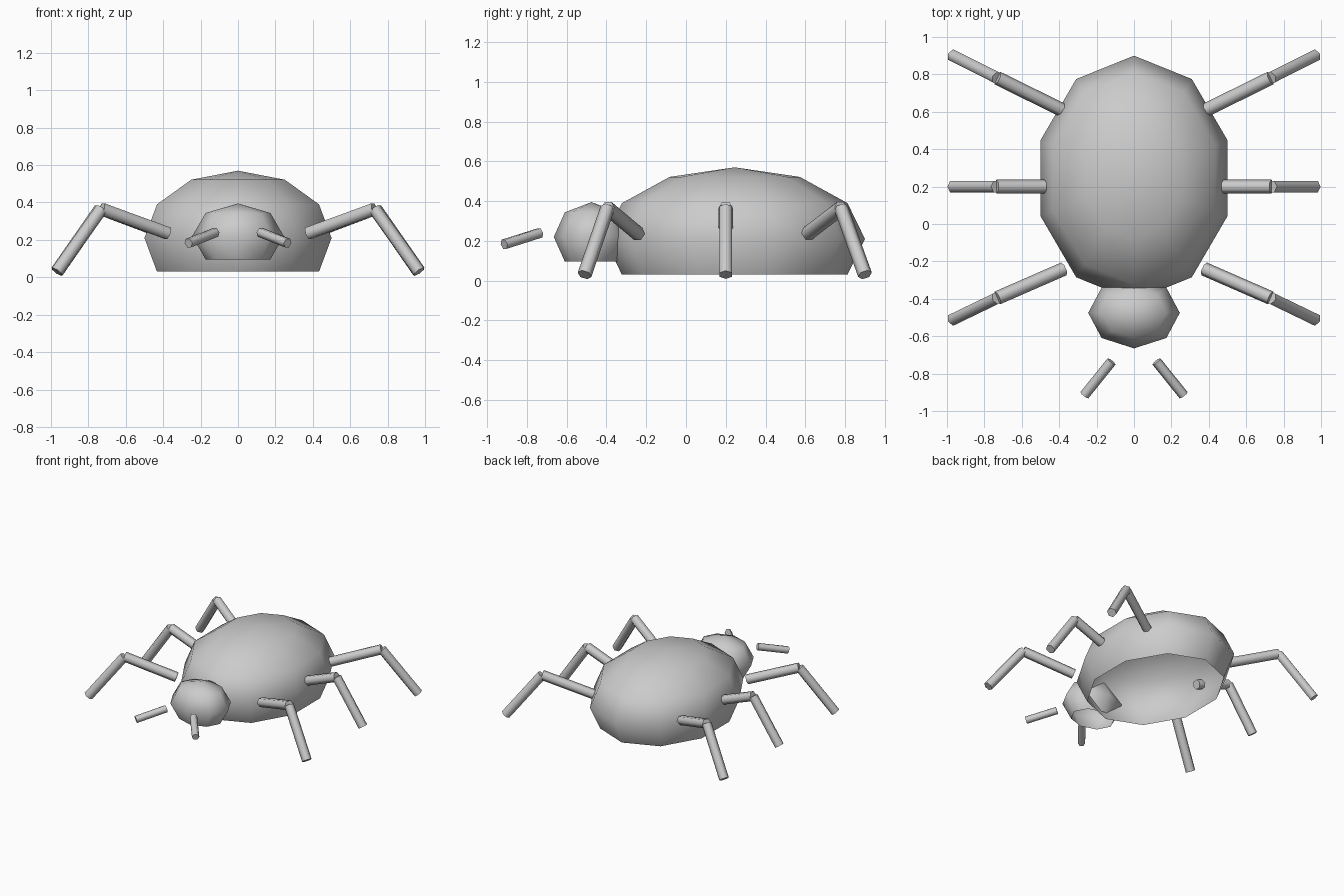
import bpy, bmesh, math
from mathutils import Vector

if "Cube" in bpy.data.objects:
    bpy.data.objects.remove(bpy.data.objects["Cube"])


def finish(bm, name, angle):
    bmesh.ops.recalc_face_normals(bm, faces=bm.faces)
    mesh = bpy.data.meshes.new(name)
    bm.to_mesh(mesh)
    bm.free()
    ob = bpy.data.objects.new(name, mesh)
    bpy.context.collection.objects.link(ob)
    bpy.ops.object.select_all(action='DESELECT')
    ob.select_set(True)
    bpy.context.view_layer.objects.active = ob
    bpy.ops.object.shade_smooth_by_angle(angle=math.radians(angle))
    return ob


def open_dome(name, center, radii, segments, rings, kept):
    """Low-poly ellipsoid keeping its top rings, open underneath."""
    bm = bmesh.new()
    c = Vector(center)
    rx, ry, rz = radii
    top = bm.verts.new(c + Vector((0, 0, rz)))
    prev = None
    for i in range(1, kept + 1):
        t = math.pi * i / rings
        ring = []
        for k in range(segments):
            a = math.pi / 2 + math.tau * k / segments
            ring.append(bm.verts.new(c + Vector((rx * math.sin(t) * math.cos(a),
                                                 ry * math.sin(t) * math.sin(a),
                                                 rz * math.cos(t)))))
        for k in range(segments):
            n = (k + 1) % segments
            if prev is None:
                bm.faces.new((top, ring[k], ring[n]))
            else:
                bm.faces.new((prev[k], ring[k], ring[n], prev[n]))
        prev = ring
    ob = finish(bm, name, 80)
    # Open shell: make sure normals face outward
    if ob.data.polygons[0].normal.z < 0:
        ob.data.flip_normals()


def rod(name, start, end, radius, twist=0.0, sides=6):
    """Capped hexagonal rod between two points."""
    a, b = Vector(start), Vector(end)
    d = (b - a).normalized()
    side = d.cross(Vector((0, 0, 1))).normalized()
    up = side.cross(d)
    bm = bmesh.new()
    loops = []
    for p in (a, b):
        loops.append([bm.verts.new(p + radius * (side * math.cos(t) + up * math.sin(t)))
                      for t in (twist + math.tau * k / sides for k in range(sides))])
    for k in range(sides):
        n = (k + 1) % sides
        bm.faces.new((loops[0][k], loops[0][n], loops[1][n], loops[1][k]))
    for loop in loops:
        bm.faces.new(loop)
    finish(bm, name, 65)


# Body shell and head
open_dome("body_shell", (0, 0.245, 0.21), (0.526, 0.655, 0.36), 10, 6, 4)
open_dome("head", (0, -0.475, 0.22), (0.245, 0.19, 0.175), 8, 4, 3)

# Legs: hip, knee, foot on the right side, mirrored to the left
legs = {
    "front": ((0.375, -0.24, 0.235), (0.73, -0.395, 0.365), (0.968, -0.51, 0.03)),
    "middle": ((0.43, 0.2, 0.25), (0.735, 0.2, 0.365), (0.968, 0.2, 0.03)),
    "rear": ((0.385, 0.61, 0.235), (0.73, 0.78, 0.365), (0.968, 0.90, 0.03)),
}
for s, label in ((1, "right"), (-1, "left")):
    for leg, pts in legs.items():
        hip, knee, foot = [(s * x, y, z) for x, y, z in pts]
        rod(f"{leg}_{label}_upper_leg", hip, knee, 0.037)
        rod(f"{leg}_{label}_lower_leg", knee, foot, 0.036, math.pi / 6)
    # Antennae, floating ahead of the head
    rod(f"{label}_antenna", (s * 0.12, -0.735, 0.24), (s * 0.265, -0.915, 0.183), 0.027)
